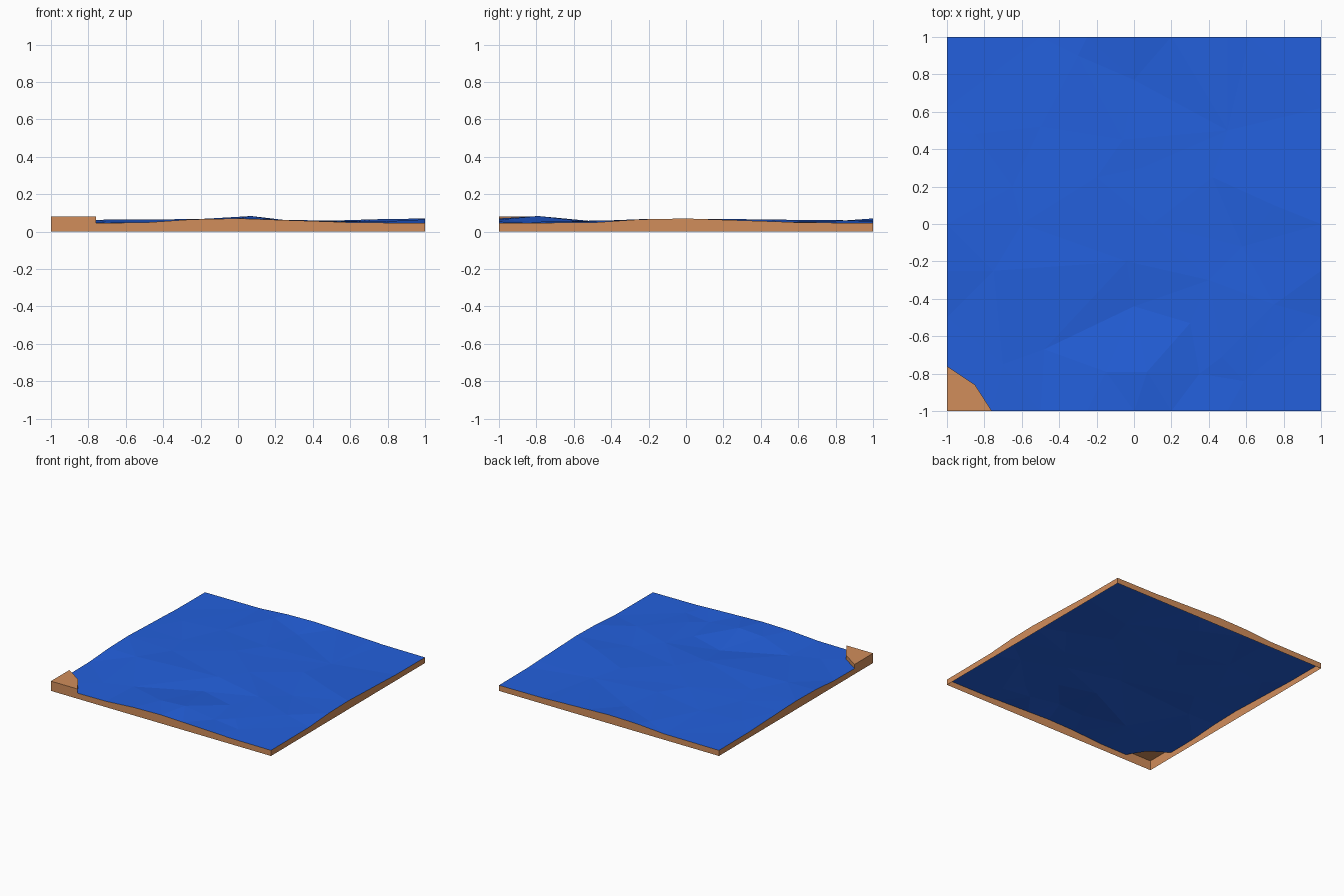
import bpy, bmesh
from mathutils import Vector
from mathutils.geometry import delaunay_2d_cdt

cube = bpy.data.objects.get("Cube")
if cube:
    bpy.data.objects.remove(cube, do_unlink=True)


def material(name, rgb):
    m = bpy.data.materials.new(name)
    m.use_nodes = True
    m.diffuse_color = (*rgb, 1)
    m.node_tree.nodes["Principled BSDF"].inputs["Base Color"].default_value = (*rgb, 1)
    return m


def add_object(name, bm, mat):
    mesh = bpy.data.meshes.new(name)
    bm.to_mesh(mesh)
    bm.free()
    mesh.materials.append(mat)
    obj = bpy.data.objects.new(name, mesh)
    bpy.context.collection.objects.link(obj)
    return obj


def add_wall(name, path, mat):
    """Upright sheet through (x, y, bottom, top) stations, facing outward."""
    bm = bmesh.new()
    cols = [(bm.verts.new((x, y, b)), bm.verts.new((x, y, t))) for x, y, b, t in path]
    for (b0, t0), (b1, t1) in zip(cols, cols[1:]):
        bm.faces.new((b0, b1, t1, t0))
    return add_object(name, bm, mat)


water = material("water_blue", (0.017, 0.117, 0.72))
sand = material("sand_brown", (0.64, 0.27, 0.105))

# Shared wave profile of all four tile edges: (position, height)
WAVE = [(-0.5, 0.048), (-0.25, 0.065), (0, 0.07), (0.2, 0.063), (0.5, 0.053), (0.62, 0.048)]
LOW, BANK = 0.046, 0.08

# Shoreline that cuts off the sandy corner
shore = [(-1, -0.76, LOW), (-0.85, -0.86, 0.047), (-0.76, -1, LOW)]

# Water outline, counter-clockwise from the front end of the shore
front = [(t, -1, h) for t, h in WAVE]
right = [(1, t, h) for t, h in WAVE]
back = [(t, 1, h) for t, h in reversed(WAVE)]
left = [(-1, t, h) for t, h in reversed(WAVE)]
rim = [shore[2], *front, (1, -1, LOW), *right, (1, 1, LOW), *back, (-1, 1, LOW), *left, shore[0]]
outline = rim + [shore[1]]

# Crests and troughs inside the water
ripples = [
    (-0.48, -0.67, 0.049), (-0.15, -0.79, 0.07), (0.07, -0.79, 0.083), (0, -0.44, 0.05),
    (-0.04, -0.2, 0.068), (0.3, -0.53, 0.053), (0.4, -0.3, 0.06), (0.58, -0.12, 0.048),
    (0.75, -0.43, 0.053), (0.35, -0.8, 0.05), (0.47, -0.71, 0.056), (0.59, -0.84, 0.049),
    (0, 0.77, 0.054), (-0.06, 0.45, 0.064), (0.04, 0.3, 0.061), (-0.5, 0.52, 0.055),
    (-0.2, 0.25, 0.067), (-0.65, 0.2, 0.053), (-0.6, 0, 0.056), (0.1, 0, 0.066),
    (0.5, 0.5, 0.05), (0.42, 0.25, 0.056), (-0.75, -0.25, 0.063), (-0.7, -0.75, 0.05),
    (0.75, 0.1, 0.066), (-0.85, 0.48, 0.052), (-0.3, 0.9, 0.06),
]

points = outline + ripples
n = len(outline)
border = [(i, (i + 1) % n) for i in range(n)]
flat, _, tris, origins, _, _ = delaunay_2d_cdt(
    [Vector(p[:2]) for p in points], border, [], 1, 1e-5)
bm = bmesh.new()
verts = [bm.verts.new((v.x, v.y, points[o[0]][2])) for v, o in zip(flat, origins)]
for tri in tris:
    face = bm.faces.new([verts[i] for i in tri])
    face.normal_update()
    if face.normal.z < 0:
        face.normal_flip()
add_object("water_surface", bm, water)

# Sand skirt under the water edge
add_wall("sand_skirt", [(x, y, 0, h) for x, y, h in rim], sand)

# Raised sandy corner: outer walls, bank facing the water, flat top
corner = [shore[0], (-1, -1, 0), shore[2]]
add_wall("corner_outer_wall", [(x, y, 0, BANK) for x, y, h in corner], sand)
add_wall("corner_bank", [(x, y, h, BANK) for x, y, h in reversed(shore)], sand)
bm = bmesh.new()
bm.faces.new([bm.verts.new((x, y, BANK)) for x, y, h in corner + [shore[1]]])
add_object("corner_top", bm, sand)
